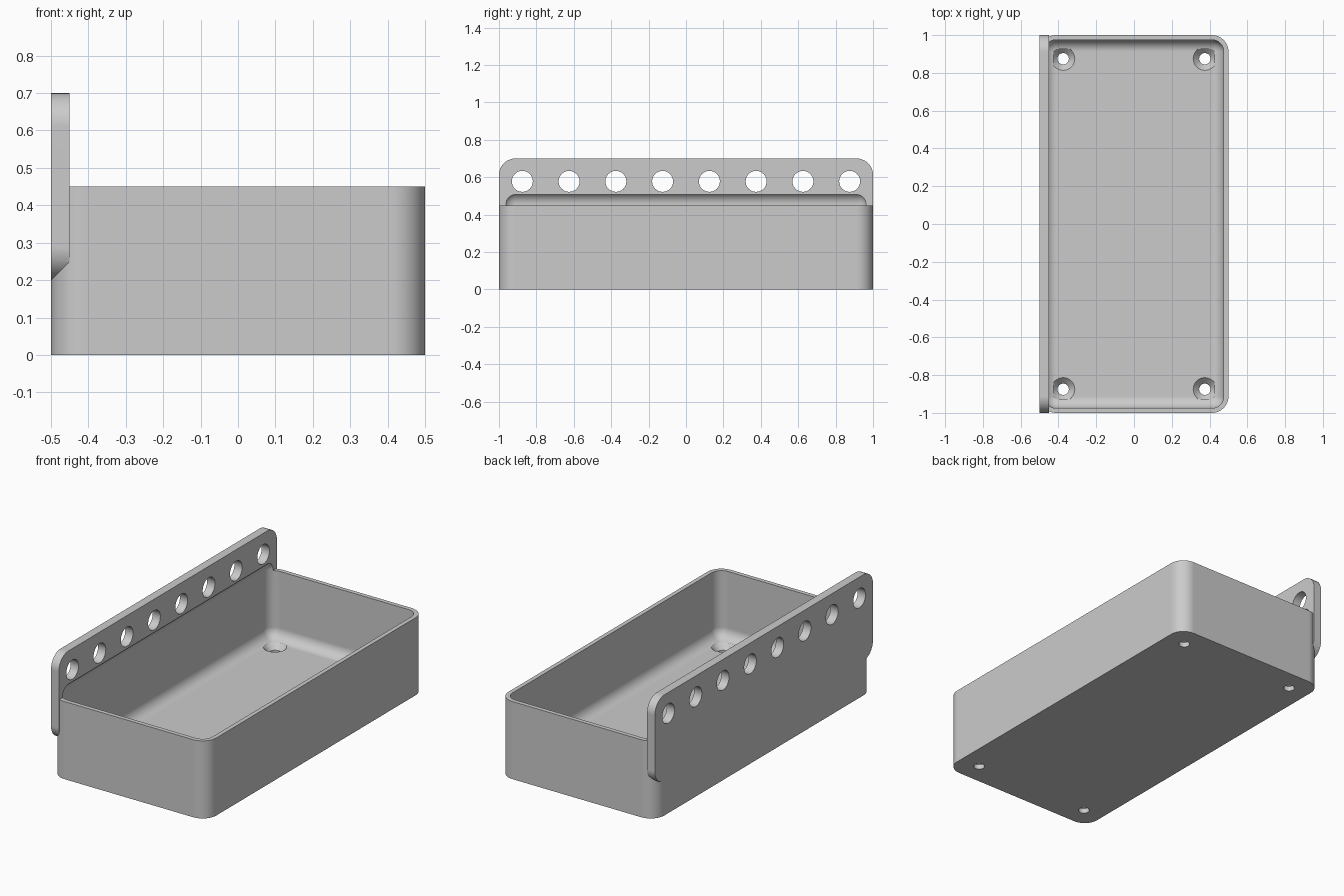
import bpy, bmesh
from mathutils import Matrix, Vector

if "Cube" in bpy.data.objects:
    bpy.data.objects.remove(bpy.data.objects["Cube"], do_unlink=True)

WALL = 0.025
OUTER_R = 0.0875
FLOOR = 0.06


def finish(name, bm):
    mesh = bpy.data.meshes.new(name)
    bm.to_mesh(mesh)
    bm.free()
    obj = bpy.data.objects.new(name, mesh)
    bpy.context.collection.objects.link(obj)
    return obj


def rounded_box(name, low, high, radius, axis=None):
    """Box with rounded edges: all of them, or only those along one axis."""
    low, high = Vector(low), Vector(high)
    bm = bmesh.new()
    bmesh.ops.create_cube(bm, size=1)
    for v in bm.verts:
        v.co = (low + high) / 2 + v.co * (high - low)
    edges = [e for e in bm.edges if axis is None
             or abs((e.verts[0].co - e.verts[1].co).normalized()[axis]) > 0.9]
    bmesh.ops.bevel(bm, geom=edges, offset=radius, offset_type='OFFSET',
                    segments=10, profile=0.5, affect='EDGES')
    return finish(name, bm)


def round_cutter(name, centre, r1, r2, depth, along_x=False):
    """Cylinder or cone; r1 is the lower radius."""
    bm = bmesh.new()
    turn = Matrix.Rotation(1.5707963, 4, 'Y') if along_x else Matrix()
    bmesh.ops.create_cone(bm, cap_ends=True, segments=40, radius1=r1, radius2=r2,
                          depth=depth, matrix=Matrix.Translation(centre) @ turn)
    return finish(name, bm)


def combine(target, other, operation):
    mod = target.modifiers.new("combine", 'BOOLEAN')
    mod.operation = operation
    mod.solver = 'EXACT'
    mod.object = other
    bpy.context.view_layer.objects.active = target
    bpy.ops.object.modifier_apply(modifier=mod.name)
    bpy.data.objects.remove(other, do_unlink=True)


# Tray body joined with the tall mounting plate
tray = rounded_box("tray_with_mounting_plate", (-0.5, -1, 0), (0.5, 1, 0.45), OUTER_R, axis=2)
plate = rounded_box("mounting_plate", (-0.5, -1, 0.2), (-0.45, 1, 0.7), OUTER_R, axis=0)
combine(tray, plate, 'UNION')

# Rounded cavity, which also bites slightly into the plate
cavity = rounded_box("cavity_cutter", (-0.5 + WALL, -1 + WALL, FLOOR),
                     (0.5 - WALL, 1 - WALL, 0.52), OUTER_R - WALL)
combine(tray, cavity, 'DIFFERENCE')

# Row of round holes along the plate
for i in range(8):
    y = -0.875 + 0.25 * i
    combine(tray, round_cutter("plate_hole", (-0.475, y, 0.578), 0.056, 0.056, 0.2, True),
            'DIFFERENCE')

# Countersunk screw holes in the floor corners
for x in (-0.375, 0.375):
    for y in (-0.875, 0.875):
        combine(tray, round_cutter("screw_hole", (x, y, 0), 0.03, 0.03, 0.3), 'DIFFERENCE')
        combine(tray, round_cutter("countersink", (x, y, FLOOR - 0.015), 0.03, 0.0635, 0.034),
                'DIFFERENCE')

# Plain grey finish
grey = bpy.data.materials.new("plain_grey")
grey.use_nodes = True
colour = (0.6, 0.6, 0.6, 1)
grey.diffuse_color = colour
grey.node_tree.nodes["Principled BSDF"].inputs["Base Color"].default_value = colour
tray.data.materials.clear()
tray.data.materials.append(grey)
for p in tray.data.polygons:
    p.material_index = 0

# Smooth fillets, sharp rims, flat large faces
bpy.ops.object.select_all(action='DESELECT')
tray.select_set(True)
bpy.context.view_layer.objects.active = tray
bpy.ops.object.shade_smooth_by_angle(angle=0.52)
weighted = tray.modifiers.new("weighted_normals", 'WEIGHTED_NORMAL')
weighted.keep_sharp = True
